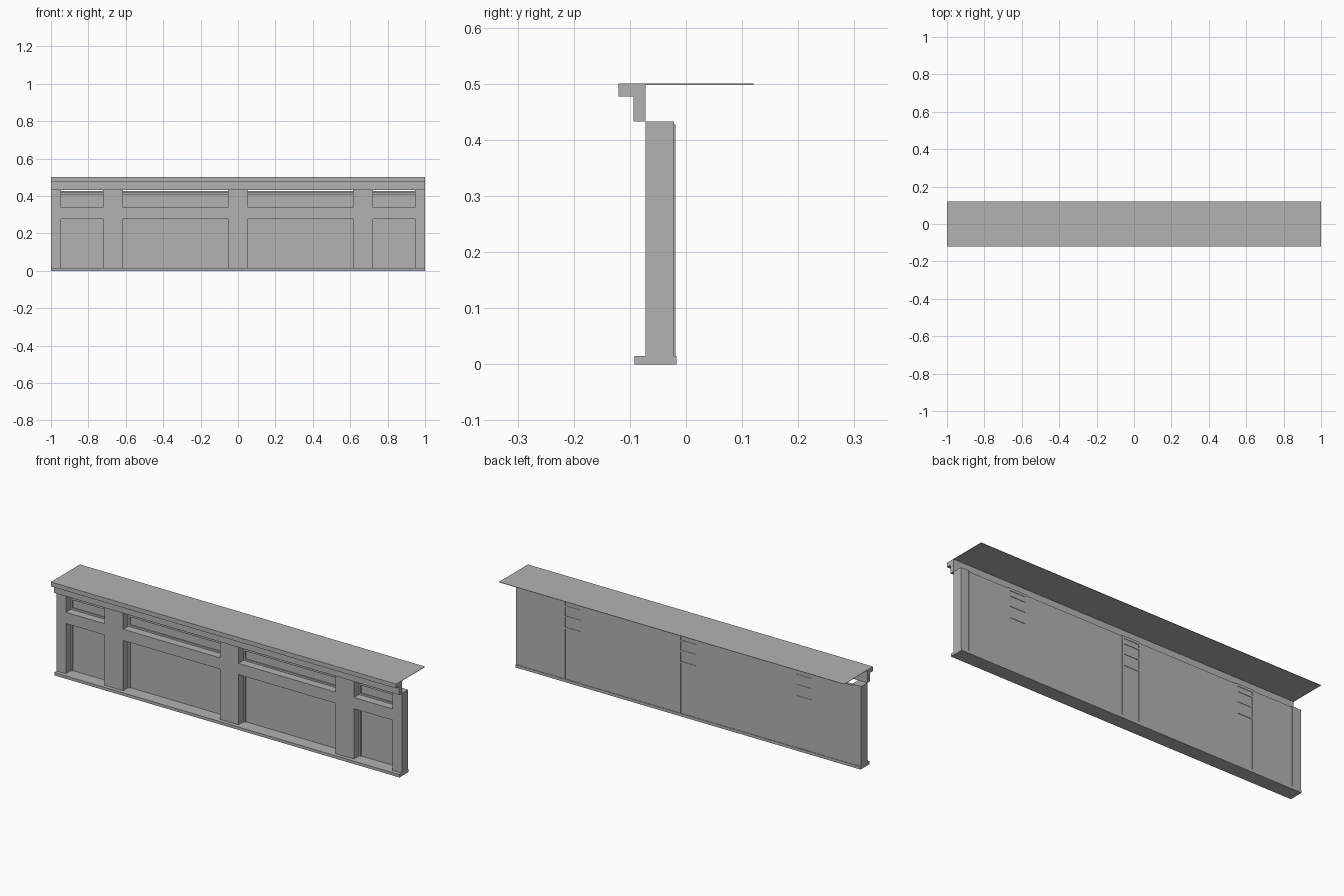
import bpy
import bmesh

cube = bpy.data.objects.get("Cube")
if cube:
    bpy.data.objects.remove(cube, do_unlink=True)

gray = bpy.data.materials.new("plain_gray")
gray.use_nodes = True
gray.diffuse_color = (0.45, 0.45, 0.45, 1)
bsdf = next(n for n in gray.node_tree.nodes if n.type == 'BSDF_PRINCIPLED')
bsdf.inputs["Base Color"].default_value = (0.45, 0.45, 0.45, 1)


def extrude_profile(name, profile, x0, x1):
    """Sweep a closed (y, z) outline along x."""
    bm = bmesh.new()
    face = bm.faces.new([bm.verts.new((x0, y, z)) for y, z in profile])
    moved = bmesh.ops.extrude_face_region(bm, geom=[face])["geom"]
    verts = [v for v in moved if isinstance(v, bmesh.types.BMVert)]
    bmesh.ops.translate(bm, verts=verts, vec=(x1 - x0, 0, 0))
    bmesh.ops.recalc_face_normals(bm, faces=bm.faces)
    mesh = bpy.data.meshes.new(name)
    bm.to_mesh(mesh)
    bm.free()
    mesh.materials.append(gray)
    obj = bpy.data.objects.new(name, mesh)
    bpy.context.collection.objects.link(obj)
    return obj


def box(name, x, y, z):
    outline = [(y[0], z[0]), (y[1], z[0]), (y[1], z[1]), (y[0], z[1])]
    return extrude_profile(name, outline, x[0], x[1])


FRONT, BACK = -0.072, -0.021
PANEL = (-0.024, -0.0195)
TRIM = (-0.03, PANEL[0])
FLOOR, TOP = 0.015, 0.433
RAIL = (0.278, 0.337)
W = 0.009

# Base plinth, thin counter sheet and stepped moulding under its front edge
box("base_plinth", (-1, 1), (-0.092, -0.017), (0, FLOOR))
box("counter_top", (-1, 1), (-0.12, 0.12), (0.498, 0.5))
extrude_profile("front_moulding", [
    (FRONT, TOP), (FRONT, 0.498), (-0.12, 0.498),
    (-0.12, 0.477), (-0.094, 0.477), (-0.094, TOP)], -1, 1)

# Upright pillars, symmetric about the middle
pillars = [(-1, -0.947), (-0.722, -0.615), (-0.053, 0.053),
           (0.615, 0.722), (0.947, 1)]
for i, x in enumerate(pillars):
    box(f"pillar_{i + 1}", x, (FRONT, BACK), (FLOOR, TOP))

# Bays between the pillars: rail, recessed panel, trim and upper bar
for i, (a, b) in enumerate(zip(pillars, pillars[1:])):
    x0, x1 = a[1], b[0]
    tag = f"bay_{i + 1}"
    box(f"{tag}_back_panel", (x0, x1), PANEL, (FLOOR, 0.427))
    box(f"{tag}_middle_rail", (x0, x1), (FRONT, PANEL[0]), RAIL)
    for part, z0, z1 in (("lower", FLOOR, RAIL[0]), ("upper", RAIL[1], 0.397)):
        box(f"{tag}_{part}_trim_right", (x0, x0 + W), TRIM, (z0, z1))
        box(f"{tag}_{part}_trim_left", (x1 - W, x1), TRIM, (z0, z1))
        box(f"{tag}_{part}_trim_top", (x0 + W, x1 - W), TRIM, (z1 - W, z1))
    box(f"{tag}_upper_trim_bottom", (x0 + W, x1 - W), TRIM,
        (RAIL[1], RAIL[1] + W))
    box(f"{tag}_upper_bar", (x0, x1), (-0.045, PANEL[0]), (0.405, 0.422))

# Shallow battens on the back of the pillars
BATTEN = (BACK, -0.019)
for i, (x0, x1) in enumerate(pillars):
    if x0 > -1:
        box(f"batten_{i + 1}_right", (x0, x0 + W), BATTEN, (FLOOR, 0.427))
    if x1 < 1:
        box(f"batten_{i + 1}_left", (x1 - W, x1), BATTEN, (FLOOR, 0.427))
    if x0 > -1 and x1 < 1:
        for j, z in enumerate((RAIL[0], RAIL[1], 0.39, 0.418)):
            box(f"batten_{i + 1}_cross_{j + 1}", (x0 + W, x1 - W),
                BATTEN, (z, z + W))
